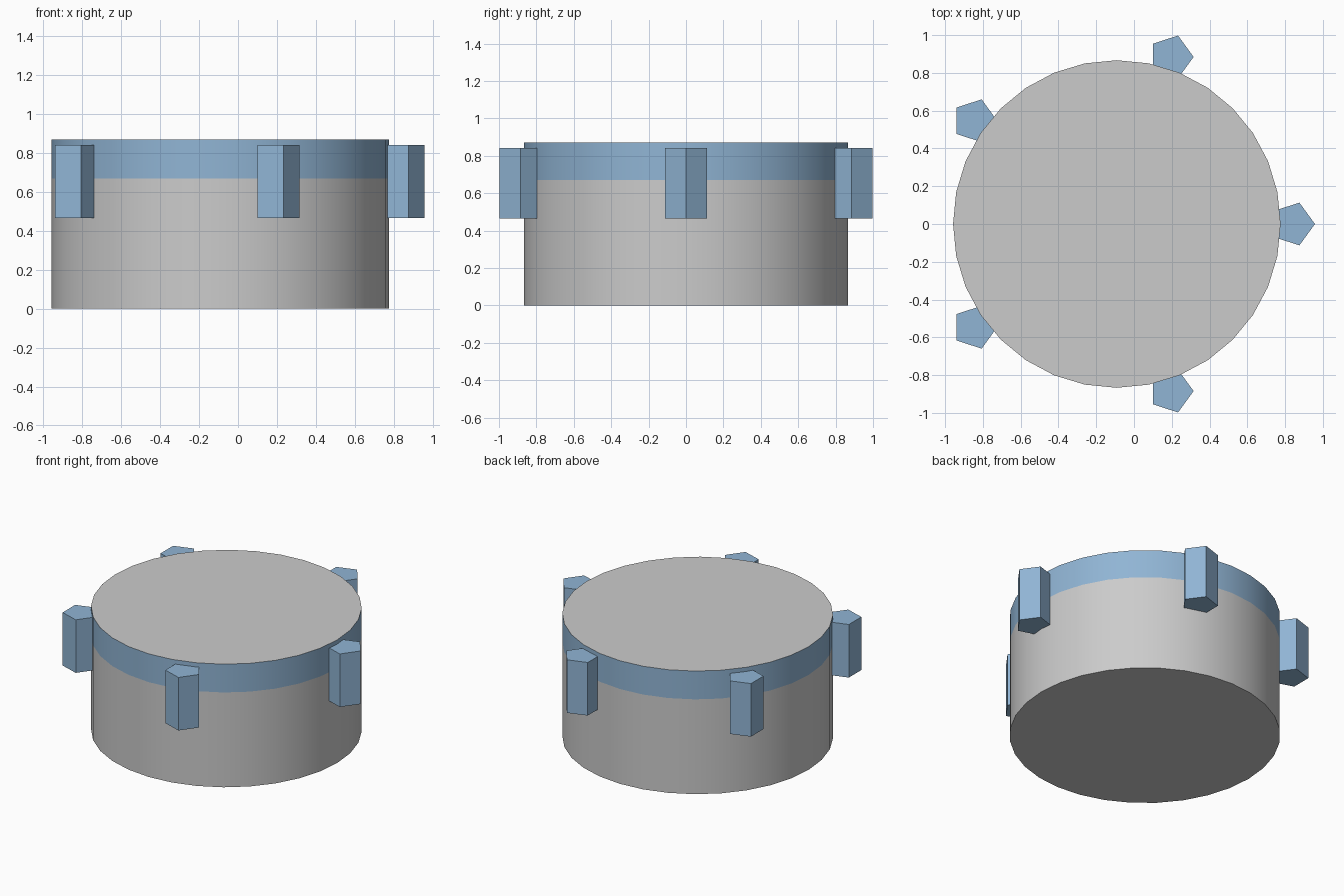
import bpy, bmesh
from math import cos, sin, radians

if "Cube" in bpy.data.objects:
    bpy.data.objects.remove(bpy.data.objects["Cube"])

CX = -0.091            # drum axis
R, H, BAND_Z = 0.867, 0.87, 0.67
RING_R, PEG_R = 0.93, 0.119
PEG_Z0, PEG_Z1 = 0.465, 0.84

blue = bpy.data.materials.new("blue")
blue.diffuse_color = (0.28, 0.46, 0.66, 1)
blue.use_nodes = True
blue.node_tree.nodes["Principled BSDF"].inputs["Base Color"].default_value = blue.diffuse_color


def finish(bm, name, materials):
    bmesh.ops.recalc_face_normals(bm, faces=bm.faces)
    mesh = bpy.data.meshes.new(name)
    bm.to_mesh(mesh)
    bm.free()
    for m in materials:
        mesh.materials.append(m)
    obj = bpy.data.objects.new(name, mesh)
    bpy.context.collection.objects.link(obj)
    return obj


def prism(name, x, y, r, sides, levels, materials, band=False):
    """Closed upright prism with a ring of points at each level."""
    bm = bmesh.new()
    rings = [[bm.verts.new((x + r * cos(radians(360 * i / sides)),
                            y + r * sin(radians(360 * i / sides)), z))
              for i in range(sides)] for z in levels]
    bm.faces.new(rings[0])
    bm.faces.new(rings[-1])
    for k, (lo, hi) in enumerate(zip(rings, rings[1:])):
        for i in range(sides):
            j = (i + 1) % sides
            f = bm.faces.new((lo[i], lo[j], hi[j], hi[i]))
            if band and k == len(levels) - 2:
                f.material_index = 1
    return finish(bm, name, materials)


# Drum: grey body with a blue band round the top of its wall
drum = prism("drum", CX, 0, R, 32, (0, BAND_Z, H), (None, blue), band=True)
bpy.context.view_layer.objects.active = drum
drum.select_set(True)
bpy.ops.object.shade_smooth_by_angle(angle=radians(30))

# Five pentagonal pegs, all pointing along +x
for n in range(5):
    a = radians(72 * n)
    prism(f"peg_{n + 1}", CX + RING_R * cos(a), RING_R * sin(a),
          PEG_R, 5, (PEG_Z0, PEG_Z1), (blue,))
